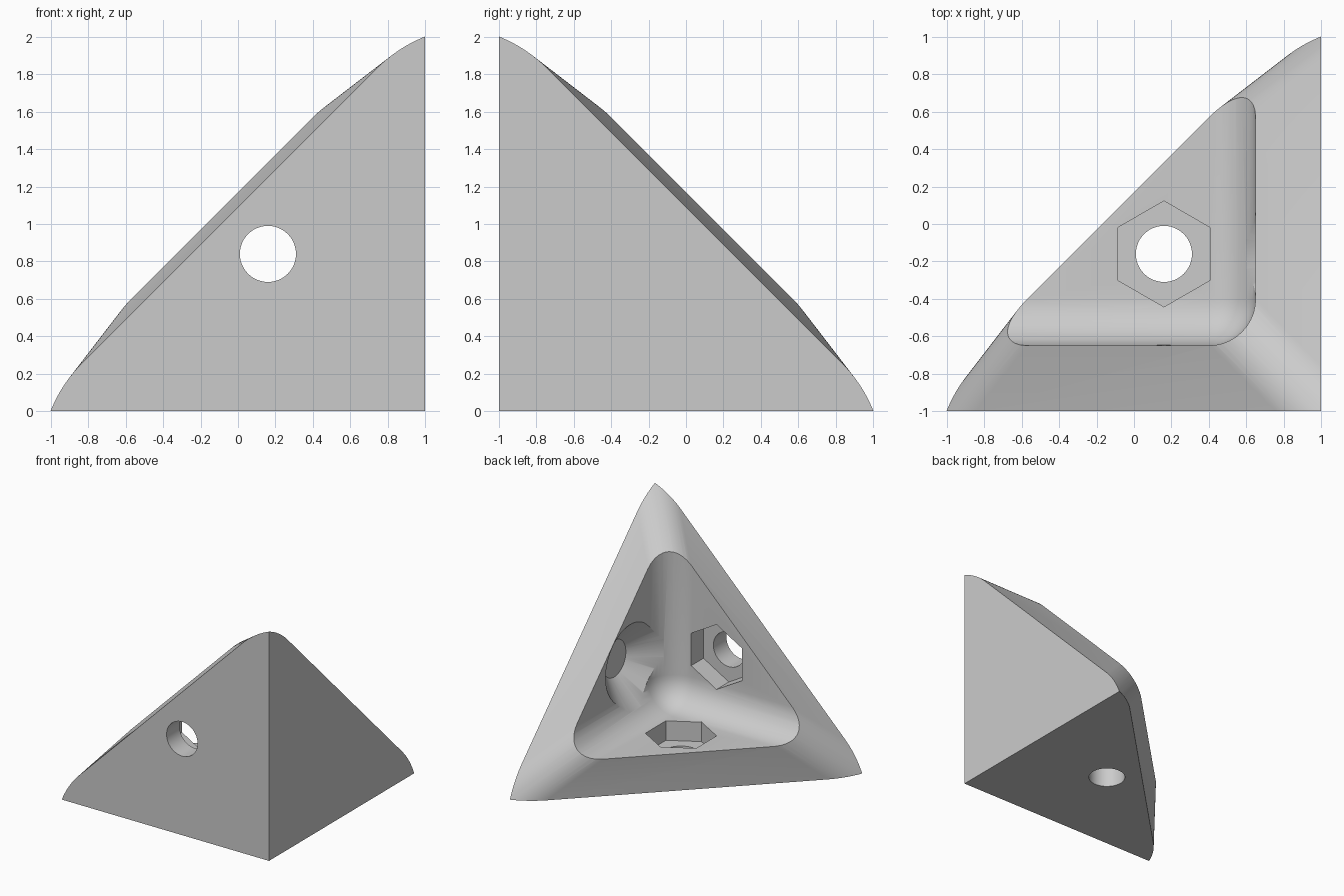
import bpy, bmesh
from math import radians, pi
from mathutils import Vector, Matrix

if "Cube" in bpy.data.objects:
    bpy.data.objects.remove(bpy.data.objects["Cube"])

CORNER = Vector((1, -1, 0))   # square outer corner where the three walls meet
SIZE = 2.5                    # stock block before trimming
WALL = 0.35                   # wall thickness
FILLET = 0.25                 # inner fillet radius
REACH, FLARE = 2.09, 0.23     # rim plane: u + w = REACH + FLARE * v
TIP_R = 0.3                   # rounding of the three outer ridges
HOLE_AT = 0.84                # hole distance from the corner along each wall
STEPS = 14


def world(p):
    """Wall coordinates (distance from each wall) to model space."""
    return CORNER + Vector((-p[0], p[1], p[2]))


def new_object(name, bm):
    bmesh.ops.recalc_face_normals(bm, faces=bm.faces)
    mesh = bpy.data.meshes.new(name)
    bm.to_mesh(mesh)
    bm.free()
    obj = bpy.data.objects.new(name, mesh)
    bpy.context.collection.objects.link(obj)
    return obj


def block(bm, near, far):
    mid = (near + far) / 2
    bmesh.ops.create_cube(bm, size=far - near,
                          matrix=Matrix.Translation(world((mid, mid, mid))))


def trim(bm, normal, dist):
    """Cut away everything beyond normal . p = dist and close the cut."""
    cut = bmesh.ops.bisect_plane(
        bm, geom=bm.verts[:] + bm.edges[:] + bm.faces[:], dist=1e-6,
        plane_co=world(normal * dist),
        plane_no=Vector((-normal.x, normal.y, normal.z)), clear_outer=True)
    edges = [e for e in cut["geom_cut"] if isinstance(e, bmesh.types.BMEdge)]
    if edges:
        bmesh.ops.edgeloop_fill(bm, edges=edges)


# Bracket body: block trimmed by three flared rim planes
bm = bmesh.new()
block(bm, 0, SIZE)
rims = []
for axis in range(3):
    n = Vector((1, 1, 1))
    n[axis] = -FLARE
    rims.append((n.normalized(), REACH / n.length))
for n, d in rims:
    trim(bm, n, d)

# Rounded ridges: planes tangent to a cylinder between neighbouring rims
for tip in range(3):
    (n1, d), (n2, _) = rims[(tip + 1) % 3], rims[(tip + 2) % 3]
    centre = Vector((0, 0, 0))
    centre[tip] = (d - TIP_R) / n1[tip]
    for i in range(1, STEPS):
        n = n1.slerp(n2, i / STEPS)
        trim(bm, n, n.dot(centre) + TIP_R)
bracket = new_object("corner_bracket", bm)

# Inner cavity with filleted walls
bm = bmesh.new()
block(bm, WALL, SIZE + 1)
bmesh.ops.bevel(bm, geom=bm.edges[:], offset=FILLET, offset_type='OFFSET',
                segments=10, profile=0.5, affect='EDGES')
cutters = [new_object("cavity_cutter", bm)]


def drill(name, axis, start, end, r_start, r_end, sides):
    """Cutter running from one wall distance to another through a wall."""
    bm = bmesh.new()
    bmesh.ops.create_cone(bm, cap_ends=True, segments=sides, radius1=r_start,
                          radius2=r_end, depth=end - start)
    turn = (Matrix.Rotation(-pi / 2, 4, 'Y'), Matrix.Rotation(-pi / 2, 4, 'X'),
            Matrix.Identity(4))[axis]
    pos = [HOLE_AT] * 3
    pos[axis] = (start + end) / 2
    bm.transform(Matrix.Translation(world(pos)) @ turn)
    cutters.append(new_object(name, bm))


# Screw holes: countersunk in the left wall, hexagonal nut pockets in the others
for axis, radius in enumerate((0.16, 0.15, 0.15)):
    drill("hole_cutter", axis, -0.1, 0.45, radius, radius, 48)
drill("countersink_cutter", 0, 0.195, 0.40, 0.16, 0.398, 64)
for axis in (1, 2):
    drill("nut_pocket_cutter", axis, 0.18, 0.5, 0.283, 0.283, 6)

bpy.context.view_layer.objects.active = bracket
bracket.select_set(True)
for cutter in cutters:
    cutter.hide_render = True
    mod = bracket.modifiers.new(cutter.name, 'BOOLEAN')
    mod.operation = 'DIFFERENCE'
    mod.solver = 'EXACT'
    mod.object = cutter
    bpy.ops.object.modifier_apply(modifier=mod.name)
    bpy.data.objects.remove(cutter)

# Plain grey finish
grey = bpy.data.materials.new("plain_grey")
grey.use_nodes = True
colour = (0.6, 0.6, 0.6, 1)
grey.diffuse_color = colour
grey.node_tree.nodes["Principled BSDF"].inputs["Base Color"].default_value = colour
bracket.data.materials.clear()
bracket.data.materials.append(grey)
bpy.ops.object.select_all(action='DESELECT')
bracket.select_set(True)
bpy.ops.object.shade_smooth_by_angle(angle=radians(25))
